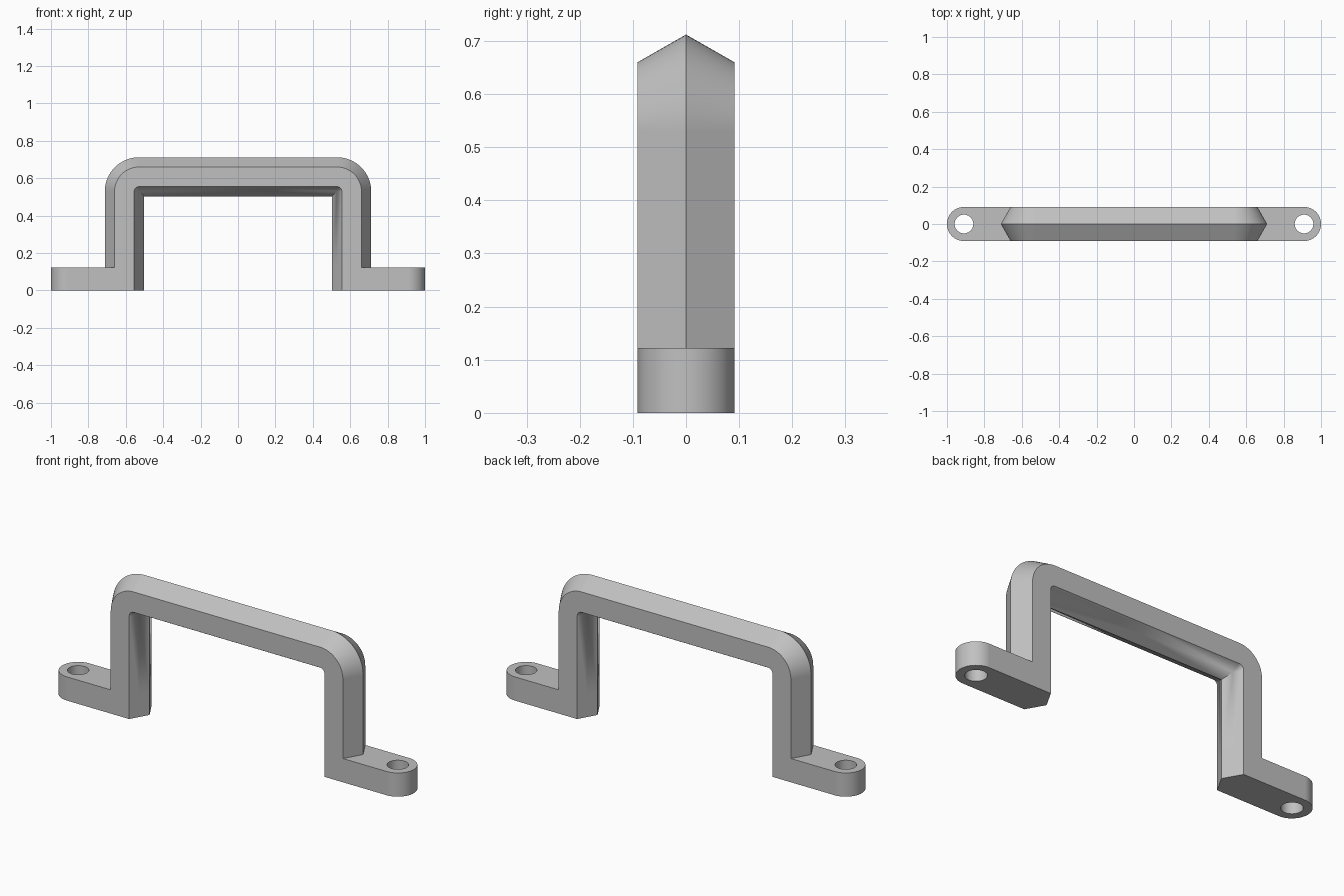
import bpy, bmesh
from math import cos, sin, pi, radians

if "Cube" in bpy.data.objects:
    bpy.data.objects.remove(bpy.data.objects["Cube"], do_unlink=True)

HALF_DEPTH = 0.091       # half thickness in y
BEND = 0.53              # bend centre, same in x and z
FOOT_TOP = 0.122
HOLE_X, HOLE_R = 0.909, 0.05
STEPS = 24

# Half of the hexagonal section: (distance from the bend centre, y)
OUTER, EDGE_OUT, EDGE_IN, INNER = 0.182, 0.13, 0.025, -0.027
crease_y = -HALF_DEPTH * INNER / (INNER - EDGE_IN)
section = [(OUTER, 0), (EDGE_OUT, -HALF_DEPTH), (EDGE_IN, -HALF_DEPTH),
           (0, crease_y), (INNER, 0)]

bm = bmesh.new()


def ring(place):
    """Place the section at one station along the grip."""
    return [bm.verts.new((*place(r)[:1], y, place(r)[1])) for r, y in section]


def bend(angle):
    # inside the bend centre the section meets in a mitre
    def place(r):
        if r < 0:
            return BEND + r, BEND + r
        return BEND + r * cos(angle), BEND + r * sin(angle)
    return place


def strip(a, b, skip=0):
    for i in range(skip, len(a) - 1):
        bm.faces.new((a[i], a[i + 1], b[i + 1], b[i]))


# Grip: middle of the bar, round bend, leg down to the foot
rings = [ring(lambda r: (0, BEND + r))]
rings += [ring(bend(pi / 2 * (1 - i / STEPS))) for i in range(STEPS + 1)]
rings.append(ring(lambda r: (BEND + r, FOOT_TOP)))
for a, b in zip(rings, rings[1:]):
    strip(a, b)

# Leg inside the foot: open towards the foot, closed underneath
base = ring(lambda r: (BEND + r, 0))
strip(rings[-1], base, skip=1)
bm.faces.new(base)

# Foot: half outline with rounded end and half of the screw hole
arc = [i / STEPS * pi for i in range(STEPS + 1)]
outline = [(BEND + OUTER, 0), (BEND + EDGE_OUT, -HALF_DEPTH)]
outline += [(HOLE_X + HALF_DEPTH * sin(t / 2), -HALF_DEPTH * cos(t / 2)) for t in arc]
hole_start = len(outline)
outline += [(HOLE_X + HOLE_R * cos(t), -HOLE_R * sin(t)) for t in arc]
low = [bm.verts.new((x, y, 0)) for x, y in outline]
high = [bm.verts.new((x, y, FOOT_TOP)) for x, y in outline]
bm.faces.new(low)
bm.faces.new(high)
for i in range(1, len(outline) - 1):
    if i != hole_start - 1:
        bm.faces.new((low[i], low[i + 1], high[i + 1], high[i]))

# Weld, then mirror front to back and left to right
bmesh.ops.remove_doubles(bm, verts=bm.verts[:], dist=0.0002)
for axis in "YX":
    bmesh.ops.mirror(bm, geom=bm.verts[:] + bm.edges[:] + bm.faces[:],
                     axis=axis, merge_dist=0.0002)
    bmesh.ops.remove_doubles(bm, verts=bm.verts[:], dist=0.0002)
bmesh.ops.recalc_face_normals(bm, faces=bm.faces[:])

mesh = bpy.data.meshes.new("pull_handle")
bm.to_mesh(mesh)
bm.free()
handle = bpy.data.objects.new("pull_handle", mesh)
bpy.context.collection.objects.link(handle)

# Grey metal
grey = bpy.data.materials.new("grey_metal")
grey.use_nodes = True
colour = (0.53, 0.53, 0.53, 1)
grey.diffuse_color = colour
grey.node_tree.nodes["Principled BSDF"].inputs["Base Color"].default_value = colour
mesh.materials.append(grey)

# Smooth bends with crisp ridges
bpy.context.view_layer.objects.active = handle
handle.select_set(True)
bpy.ops.object.shade_smooth_by_angle(angle=radians(25))
normals = handle.modifiers.new("even_normals", "WEIGHTED_NORMAL")
normals.keep_sharp = True
